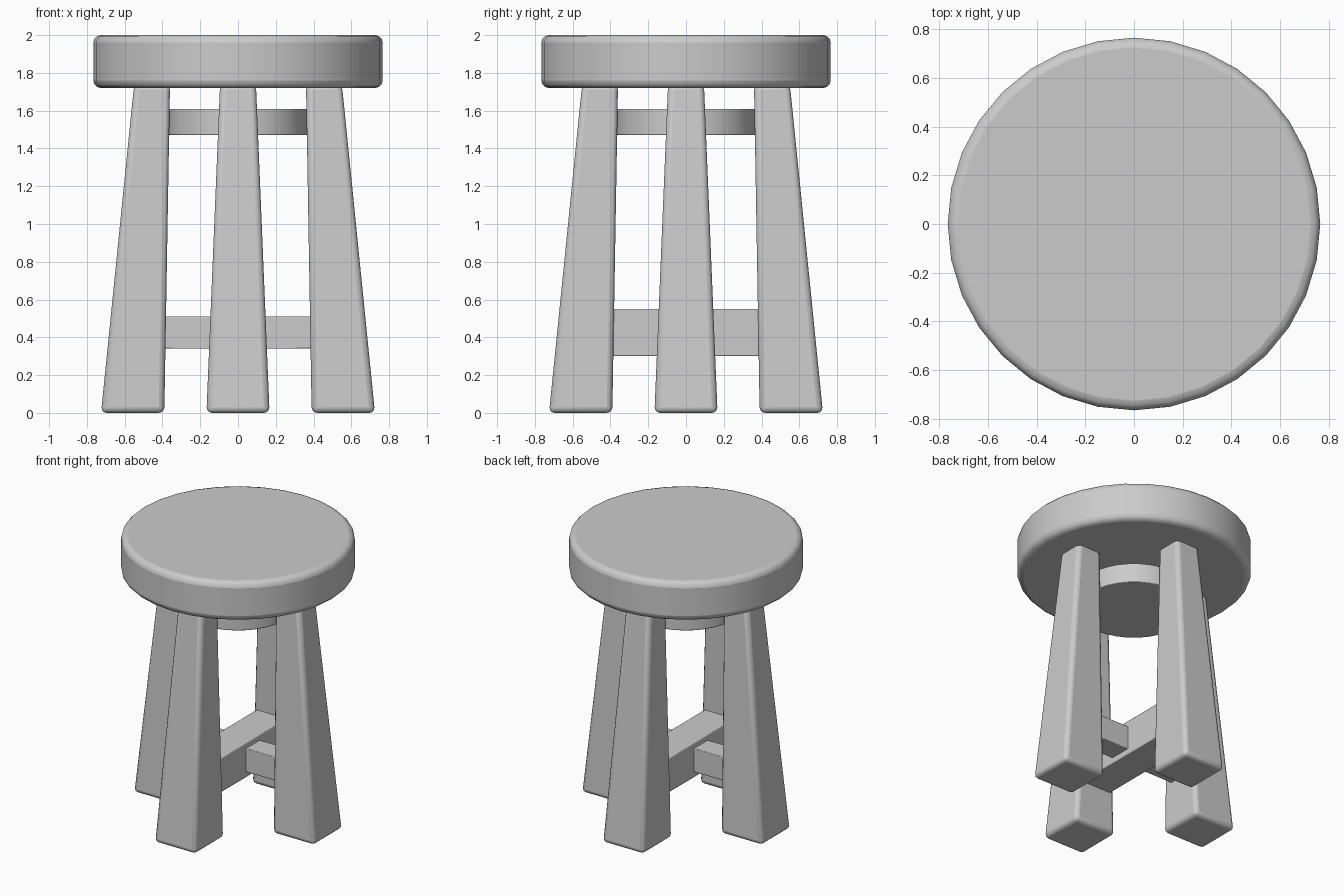
import bpy, bmesh
from math import pi
from mathutils import Matrix

if "Cube" in bpy.data.objects:
    bpy.data.objects.remove(bpy.data.objects["Cube"])


def finish(name, bm, bevel=0.0, segments=3):
    """Turn a bmesh into a named object with rounded edges."""
    bmesh.ops.recalc_face_normals(bm, faces=bm.faces)
    mesh = bpy.data.meshes.new(name)
    bm.to_mesh(mesh)
    bm.free()
    obj = bpy.data.objects.new(name, mesh)
    bpy.context.collection.objects.link(obj)
    if bevel:
        mod = obj.modifiers.new("rounded edges", 'BEVEL')
        mod.width = bevel
        mod.segments = segments
        mod.limit_method = 'ANGLE'
        mod.angle_limit = pi / 6
    bpy.ops.object.select_all(action='DESELECT')
    obj.select_set(True)
    bpy.context.view_layer.objects.active = obj
    bpy.ops.object.shade_smooth_by_angle(angle=pi / 5)
    return obj


def disc(name, radius, z0, z1, bevel):
    bm = bmesh.new()
    bmesh.ops.create_cone(bm, cap_ends=True, segments=32, radius1=radius,
                          radius2=radius, depth=z1 - z0,
                          matrix=Matrix.Translation((0, 0, (z0 + z1) / 2)))
    return finish(name, bm, bevel)


def bar(name, size, z, bevel):
    bm = bmesh.new()
    bmesh.ops.create_cube(bm, size=1, matrix=Matrix.Translation((0, 0, z))
                          @ Matrix.Diagonal((*size, 1)))
    return finish(name, bm, bevel, 2)


def leg(name, angle):
    """Tapered, splayed square leg, built on +x and turned about z."""
    bm = bmesh.new()
    loops = []
    for z, x0, x1, w in ((0, 0.39, 0.725, 0.167), (1.74, 0.36, 0.55, 0.095)):
        loops.append([bm.verts.new(p) for p in
                      ((x0, -w, z), (x1, -w, z), (x1, w, z), (x0, w, z))])
    low, top = loops
    bm.faces.new(low)
    bm.faces.new(top)
    for i in range(4):
        j = (i + 1) % 4
        bm.faces.new((low[i], low[j], top[j], top[i]))
    bm.transform(Matrix.Rotation(angle, 4, 'Z'))
    return finish(name, bm, 0.03)


# Round seat and the smaller support disc beneath it
disc("seat", 0.766, 1.72, 2.0, 0.04)
disc("support_disc", 0.37, 1.47, 1.61, 0.006)

# Four legs, one on each axis
for i, side in enumerate(("right", "back", "left", "front")):
    leg(side + "_leg", i * pi / 2)

# Crossed stretchers: slim side to side, thick front to back
bar("side_stretcher", (0.9, 0.16, 0.17), 0.425, 0.004)
bar("front_back_stretcher", (0.24, 0.9, 0.25), 0.425, 0.006)
